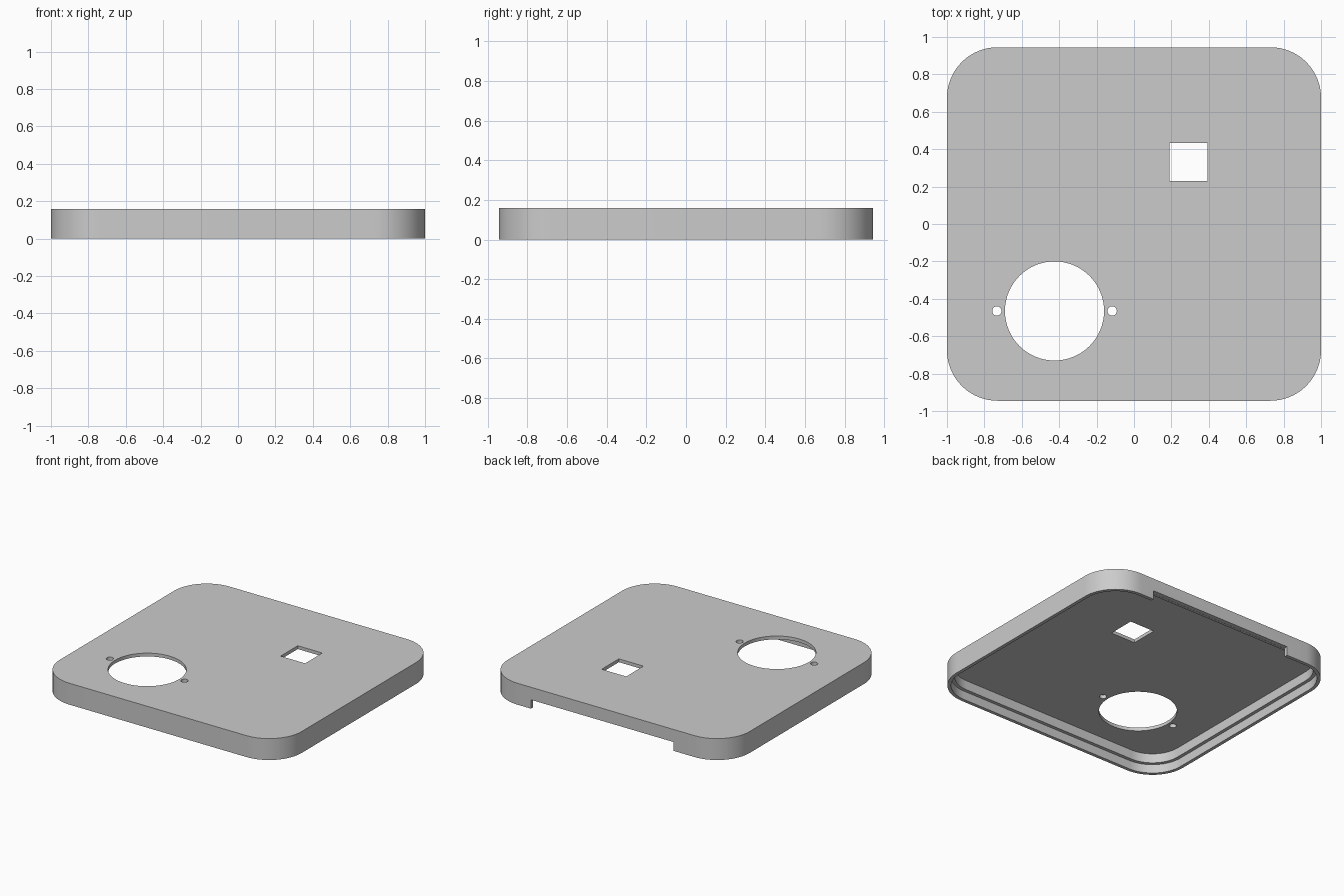
import bpy
import bmesh
from math import cos, sin, pi, radians

cube = bpy.data.objects.get("Cube")
if cube:
    bpy.data.objects.remove(cube, do_unlink=True)

HALF_X, HALF_Y, HEIGHT, RADIUS = 1.0, 0.945, 0.16, 0.27
LIP, WALL = 0.025, 0.05          # outer lip and full wall thickness
LEDGE_Z, CEILING_Z = 0.065, 0.135
BELOW, ABOVE = -0.1, 0.3         # cutters overshoot the body

grey = bpy.data.materials.new("plain grey")
grey.use_nodes = True
grey.diffuse_color = (0.6, 0.6, 0.6, 1)
grey.node_tree.nodes["Principled BSDF"].inputs["Base Color"].default_value = (0.6, 0.6, 0.6, 1)


def rounded_rect(inset, steps=16):
    """Outline of the body, moved inwards by inset."""
    r = RADIUS - inset
    points = []
    for corner, (sx, sy) in enumerate([(1, 1), (-1, 1), (-1, -1), (1, -1)]):
        for i in range(steps + 1):
            a = (corner + i / steps) * pi / 2
            points.append((sx * (HALF_X - RADIUS) + r * cos(a),
                           sy * (HALF_Y - RADIUS) + r * sin(a)))
    return points


def circle(x, y, r, steps):
    return [(x + r * cos(2 * pi * i / steps), y + r * sin(2 * pi * i / steps))
            for i in range(steps)]


def box(x0, x1, y0, y1):
    return [(x0, y0), (x1, y0), (x1, y1), (x0, y1)]


def prism(name, outline, z0, z1):
    """Extrude a flat outline from z0 up to z1."""
    bm = bmesh.new()
    base = bm.faces.new([bm.verts.new((x, y, z0)) for x, y in outline])
    top = bmesh.ops.extrude_face_region(bm, geom=[base])["geom"]
    bmesh.ops.translate(bm, vec=(0, 0, z1 - z0),
                        verts=[v for v in top if isinstance(v, bmesh.types.BMVert)])
    bmesh.ops.recalc_face_normals(bm, faces=bm.faces)
    mesh = bpy.data.meshes.new(name)
    bm.to_mesh(mesh)
    bm.free()
    mesh.materials.append(grey)
    obj = bpy.data.objects.new(name, mesh)
    bpy.context.collection.objects.link(obj)
    return obj


def cut(target, name, outline, z0, z1):
    """Subtract a prism from the target and discard the cutter."""
    cutter = prism(name, outline, z0, z1)
    cutter.hide_render = True
    mod = target.modifiers.new(name, 'BOOLEAN')
    mod.operation = 'DIFFERENCE'
    mod.solver = 'EXACT'
    mod.object = cutter
    bpy.context.view_layer.objects.active = target
    bpy.ops.object.modifier_apply(modifier=mod.name)
    bpy.data.objects.remove(cutter, do_unlink=True)


lid = prism("enclosure_lid", rounded_rect(0), 0, HEIGHT)

# Hollow underside with a stepped rim
cut(lid, "rim_recess", rounded_rect(LIP), BELOW, LEDGE_Z)
cut(lid, "inner_cavity", rounded_rect(WALL), BELOW, CEILING_Z)

# Wide notch in the back lip
cut(lid, "back_notch", box(-0.56, 0.62, 0.915, 1.1), BELOW, LEDGE_Z + 0.001)

# Round opening with a screw hole on each side
cut(lid, "round_opening", circle(-0.425, -0.465, 0.265, 64), 0.05, ABOVE)
for side in (-1, 1):
    cut(lid, "screw_hole", circle(-0.425 + side * 0.308, -0.465, 0.025, 24), 0.05, ABOVE)

# Square window
cut(lid, "square_window", box(0.19, 0.393, 0.231, 0.434), 0.05, ABOVE)

bpy.ops.object.select_all(action='DESELECT')
lid.select_set(True)
bpy.context.view_layer.objects.active = lid
bpy.ops.object.shade_smooth_by_angle(angle=radians(30))
